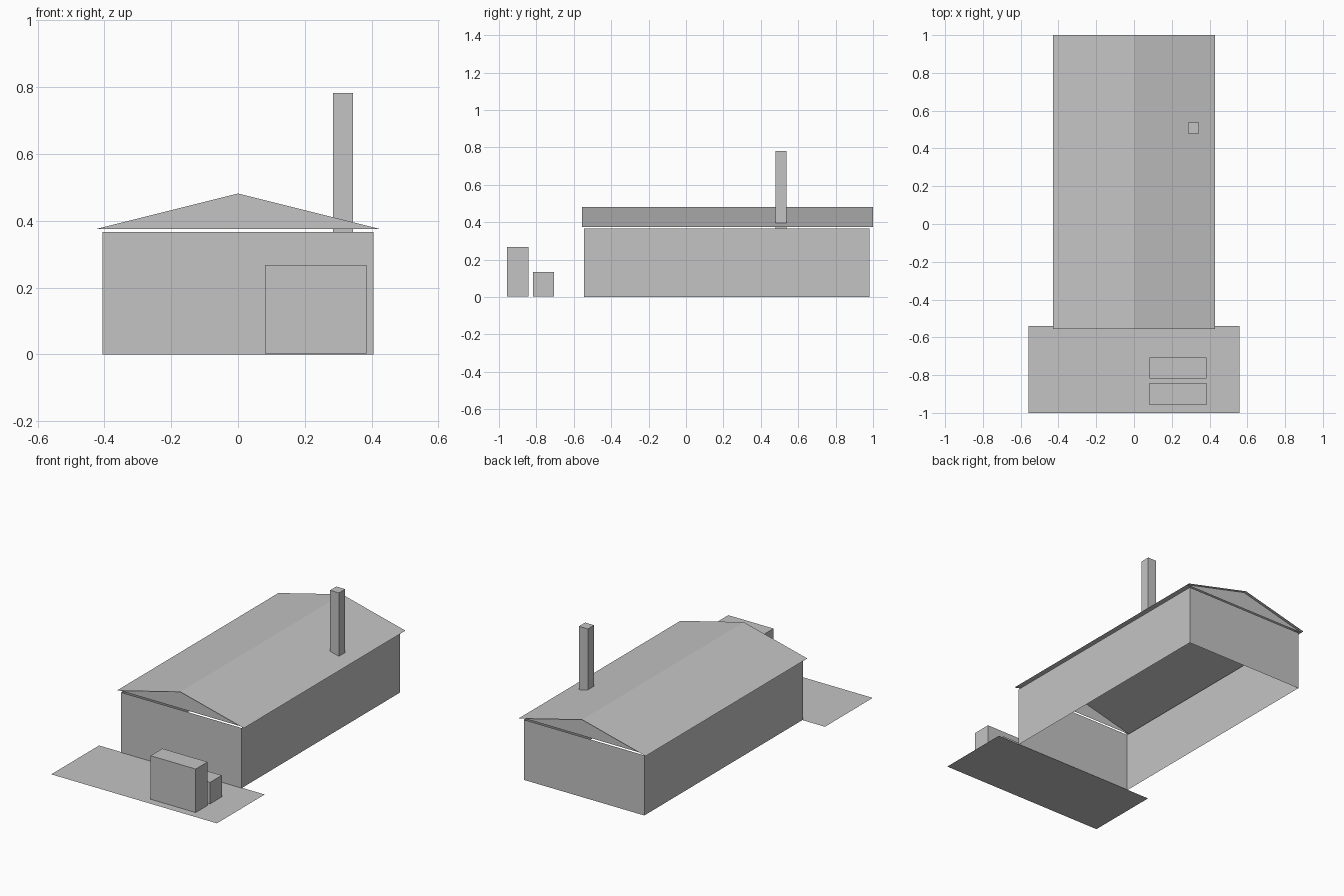
import bpy

if "Cube" in bpy.data.objects:
    bpy.data.objects.remove(bpy.data.objects["Cube"])

grey = bpy.data.materials.new("plain grey")
grey.diffuse_color = (0.55, 0.55, 0.55, 1)
grey.use_nodes = True
grey.node_tree.nodes["Principled BSDF"].inputs["Base Color"].default_value = grey.diffuse_color


def add_mesh(name, verts, faces):
    mesh = bpy.data.meshes.new(name)
    mesh.from_pydata(verts, [], faces)
    mesh.materials.append(grey)
    obj = bpy.data.objects.new(name, mesh)
    bpy.context.collection.objects.link(obj)
    return obj


def add_box(name, x0, x1, y0, y1, z0, z1, capped=True):
    """Box between two corners; without caps only the four sides are made."""
    ring = [(x0, y0), (x1, y0), (x1, y1), (x0, y1)]
    verts = [(x, y, z) for z in (z0, z1) for x, y in ring]
    faces = [(i, (i + 1) % 4, (i + 1) % 4 + 4, i + 4) for i in range(4)]
    if capped:
        faces += [(3, 2, 1, 0), (4, 5, 6, 7)]
    return add_mesh(name, verts, faces)


WALL_X, WALL_FRONT, WALL_BACK, WALL_TOP = 0.406, -0.545, 0.981, 0.366
EAVE_X, EAVE_Z, RIDGE_Z = 0.428, 0.375, 0.482
ROOF_FRONT, ROOF_BACK = -0.556, 1.0

# Building shell, open above and below
add_box("walls", -WALL_X, WALL_X, WALL_FRONT, WALL_BACK, 0, WALL_TOP, capped=False)

# Two thin roof slopes meeting at the ridge
profile = [(-EAVE_X, EAVE_Z), (0, RIDGE_Z), (EAVE_X, EAVE_Z)]
add_mesh("roof",
         [(x, y, z) for y in (ROOF_FRONT, ROOF_BACK) for x, z in profile],
         [(0, 1, 4, 3), (1, 2, 5, 4)])

# Gable triangles in line with the end walls
for name, y, order in (("front_gable", WALL_FRONT, (0, 2, 1)),
                       ("back_gable", WALL_BACK, (0, 1, 2))):
    add_mesh(name, [(x, y, z) for x, z in profile], [order])

# Chimney, passing through the right slope
add_box("chimney", 0.285, 0.345, 0.478, 0.538, 0.366, 0.782)

# Flat forecourt
add_mesh("forecourt",
         [(-0.558, -1, 0), (0.558, -1, 0), (0.558, -0.54, 0), (-0.558, -0.54, 0)],
         [(0, 1, 2, 3)])

# Tall and low blocks on the forecourt
add_box("tall_block", 0.081, 0.385, -0.957, -0.843, 0.003, 0.268)
add_box("low_block", 0.081, 0.385, -0.819, -0.706, 0.003, 0.134)
